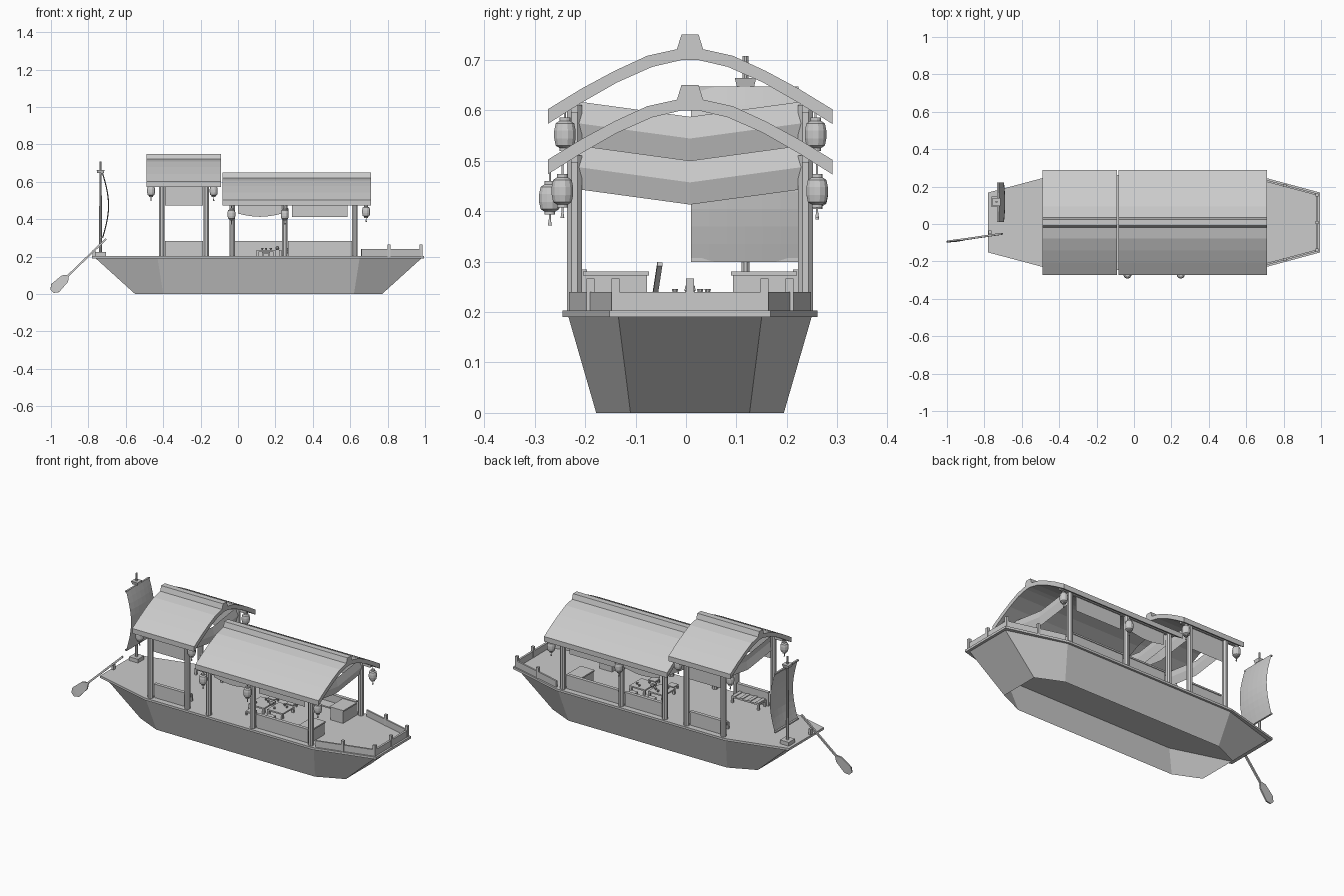
import bpy, math
from mathutils import Vector

cube = bpy.data.objects.get("Cube")
if cube:
    bpy.data.objects.remove(cube, do_unlink=True)

grey = bpy.data.materials.new("plain_grey")
grey.use_nodes = True
grey.diffuse_color = (0.6, 0.6, 0.6, 1)
grey.node_tree.nodes["Principled BSDF"].inputs["Base Color"].default_value = (0.6, 0.6, 0.6, 1)

C = 0.008  # centreline of the boat in y


def build(name, verts, faces):
    mesh = bpy.data.meshes.new(name)
    mesh.from_pydata([tuple(v) for v in verts], [], faces)
    mesh.materials.append(grey)
    mesh.update()
    ob = bpy.data.objects.new(name, mesh)
    bpy.context.collection.objects.link(ob)
    return ob


def loft(name, rings, caps=True, closed=True):
    """Skin a list of equal-length point rings."""
    n = len(rings[0])
    faces = []
    for k in range(len(rings) - 1):
        for i in range(n if closed else n - 1):
            j = (i + 1) % n
            faces.append((k * n + i, k * n + j, (k + 1) * n + j, (k + 1) * n + i))
    if caps:
        faces.append(tuple(reversed(range(n))))
        faces.append(tuple((len(rings) - 1) * n + i for i in range(n)))
    return build(name, [p for r in rings for p in r], faces)


def box(name, x0, x1, y0, y1, z0, z1):
    ring = [(x0, y0), (x1, y0), (x1, y1), (x0, y1)]
    return loft(name, [[(x, y, z) for x, y in ring] for z in (z0, z1)])


def rail(name, a, b, z0, z1, t=0.01):
    """Upright board between two plan points."""
    a, b = Vector(a), Vector(b)
    d = (b - a).normalized() * t / 2
    s = Vector((-d.y, d.x))
    ring = [a - s, b - s, b + s, a + s]
    return loft(name, [[(p.x, p.y, z) for p in ring] for z in (z0, z1)])


def lathe(name, x, y, profile, n=8):
    """Turned shape from (radius, height) pairs."""
    return loft(name, [[(x + r * math.cos((i + .5) * math.tau / n),
                         y + r * math.sin((i + .5) * math.tau / n), z)
                        for i in range(n)] for r, z in profile])


# Hull, open underneath, and deck plate
def outline(x0, xa, xb, x1, w_end, w_mid, z):
    right = [(x0, -w_end), (xa, -w_mid), (xb, -w_mid), (x1, -w_end)]
    pts = right + [(x, -y) for x, y in reversed(right)]
    return [(x, y + C, z) for x, y in pts]


loft("hull", [outline(-0.55, -0.40, 0.62, 0.77, 0.118, 0.186, 0),
              outline(-0.76, -0.43, 0.65, 0.98, 0.142, 0.241, 0.19)], caps=False)
loft("deck", [outline(-0.78, -0.43, 0.65, 0.995, 0.16, 0.253, z) for z in (0.19, 0.203)])

# Bow railing
box("bow_end_rail", 0.972, 0.984, C - 0.15, C + 0.15, 0.203, 0.24)
for y in (-0.148, 0, 0.148):
    box("bow_end_post", 0.97, 0.986, C + y - 0.008, C + y + 0.008, 0.203, 0.266)
for s in (-1, 1):
    rail("bow_side_rail", (0.66, C + s * 0.235), (0.978, C + s * 0.15), 0.203, 0.24)
    box("bow_side_post", 0.80, 0.816, C + s * 0.197 - 0.008, C + s * 0.197 + 0.008, 0.203, 0.266)


# Arched roofs with a flared ridge cap
def roof(name, x0, x1, dz):
    outer = [(0.282, 0.602), (0.215, 0.643), (0.15, 0.678), (0.085, 0.708),
             (0.026, 0.721), (0.017, 0.75)]
    inner = [(0.015, 0.70), (0.075, 0.686), (0.145, 0.655), (0.215, 0.615), (0.282, 0.573)]
    half = outer + inner
    prof = [(-y, z) for y, z in outer] + [(y, z) for y, z in reversed(outer)]
    prof += [(y, z) for y, z in reversed(inner)] + [(-y, z) for y, z in inner]
    # one quad strip keeps the concave ends clean
    top = [(-y, z) for y, z in outer] + [(y, z) for y, z in reversed(outer)]
    low = [(-y, z) for y, z in reversed(inner)]
    low = low + [low[-1], (inner[0][0], inner[0][1])] + [(y, z) for y, z in inner]
    n = len(top)
    verts = [(x, y + C, z + dz) for x in (x0, x1) for y, z in top + low]
    m = 2 * n
    faces = []
    for i in range(n - 1):
        a, b = i, i + 1
        faces.append((a, b, m + b, m + a))
        if low[i] != low[i + 1]:
            faces.append((n + b, n + a, m + n + a, m + n + b))
            ends = [a, n + a, n + b, b]
        else:
            ends = [a, n + a, b]
        faces.append(tuple(ends))
        faces.append(tuple(m + v for v in reversed(ends)))
    for i in (0, n - 1):
        faces.append((i, n + i, m + n + i, m + i))
    ob = build(name, verts, faces)
    ob.data.validate()
    return ob


roof("rear_roof", -0.488, -0.09, 0)
roof("main_roof", -0.082, 0.71, -0.1)

# Posts, roof beams, side boards and side cloths
for s in (-1, 1):
    y = C + s * 0.229
    for x, h in ((-0.407, 0.61), (-0.17, 0.61), (-0.032, 0.51), (0.25, 0.51), (0.625, 0.51)):
        lathe("roof_post", x, y, [(0.016, 0.203), (0.016, h)])
    box("rear_eave_beam", -0.47, -0.11, y - 0.007, y + 0.007, 0.596, 0.61)
    box("main_eave_beam", -0.06, 0.69, y - 0.007, y + 0.007, 0.496, 0.51)
    spans = [(-0.39, -0.186), (0.266, 0.61)] + ([(-0.016, 0.234)] if s > 0 else [])
    for a, b in spans:
        yi = C + s * 0.214
        box("side_board", a, b, yi - 0.006, yi + 0.006, 0.203, 0.275)
        box("side_board_cap", a, b, yi - 0.01, yi + 0.01, 0.275, 0.284)
    for a, b, top, bottom, sag in ((-0.39, -0.186, 0.6, 0.474, 0),
                                   (0.0, 0.235, 0.5, 0.43, 0.017), (0.29, 0.585, 0.5, 0.413, 0)):
        ring = []
        for k in range(9):
            t = k / 8
            ring.append((a + (b - a) * t, bottom - sag * math.sin(math.pi * t)))
        loft("side_cloth", [[(x, y, top) for x, z in ring], [(x, y, z) for x, z in ring]],
             caps=False, closed=False)

# Gable swags, sagging to the middle
for x, lift in ((-0.405, 0.087), (-0.17, 0.087), (-0.03, 0), (0.625, 0)):
    ys = [-0.22 + 0.055 * k for k in range(9)]
    rows = []
    for h, bulge in ((0.50, 0), (0.457, 0.012), (0.413, 0)):
        rows.append([(x + bulge, C + y, h + lift + 0.03 * abs(y) / 0.22) for y in ys])
    loft("gable_swag", rows, caps=False, closed=False)


# Hanging lanterns
def lantern(x, y, z):
    lathe("lantern", x, y, [(0.002, 0.052 + z), (0.002, 0.034 + z), (0.011, 0.034 + z),
                            (0.011, 0.027 + z), (0.019, 0.022 + z), (0.022, 0.008 + z),
                            (0.022, z - 0.008), (0.019, z - 0.022), (0.011, z - 0.027),
                            (0.011, z - 0.033), (0.002, z - 0.033), (0.002, z - 0.041),
                            (0.004, z - 0.054)], 12)


for x in (-0.465, -0.13):
    for y in (-0.24, 0.257):
        lantern(x, y, 0.552)
for x in (-0.035, 0.25):
    lantern(x, -0.27, 0.426)
lantern(0.25, 0.26, 0.437)
for y in (-0.245, 0.26):
    lantern(0.685, y, 0.44)

# Mast with its blocks and the bulging sail
MX, MY = -0.735, 0.118
lathe("mast", MX, MY, [(0.009, 0.2), (0.006, 0.708)])
box("mast_foot", MX - 0.028, MX + 0.028, MY - 0.028, MY + 0.028, 0.203, 0.225)
lathe("mast_cap", MX, MY, [(0.024, 0.646), (0.03, 0.664)], 4)
rows = []
for k in range(11):
    t = k / 10
    x = -0.727 + 0.032 * math.sin(math.pi * t)
    rows.append([(x + 0.006 * (1 - (2 * j / 6 - 1) ** 2), 0.01 + 0.213 * j / 6, 0.30 + 0.346 * t)
                 for j in range(7)])
loft("sail", rows, caps=False, closed=False)
for z in (0.303, 0.643):
    box("sail_spar", -0.733, -0.723, 0.01, 0.223, z - 0.004, z + 0.004)

# Steering oar with a flat blade
grip, tip = Vector((-0.705, -0.052, 0.295)), Vector((-0.995, -0.095, 0.015))
along = (tip - grip).normalized()
side = Vector((0, 1, 0)).cross(along).normalized()
thick = along.cross(side)
rings = []
for t, w, d in ((0, .005, .005), (.7, .005, .005), (.76, .024, .004), (.94, .03, .004), (1, .012, .003)):
    p = grip.lerp(tip, t)
    rings.append([p + side * w * a + thick * d * b for a, b in ((-1, -1), (1, -1), (1, 1), (-1, 1))])
loft("steering_oar", rings)
box("oar_rest", -0.777, -0.762, -0.054, -0.036, 0.2, 0.235)


# Furniture: chests, benches, tables, stools and cups
def table(name, x, y, lx, ly, h, leg=0.006):
    box(name + "_top", x - lx, x + lx, y - ly, y + ly, h - 0.008, h)
    for sx in (-1, 1):
        for sy in (-1, 1):
            px, py = x + sx * (lx - leg), y + sy * (ly - leg)
            box(name + "_leg", px - leg, px + leg, py - leg, py + leg, 0.203, h - 0.008)


for s in (-1, 1):
    y0, y1 = sorted((C + s * 0.085, C + s * 0.208))
    box("front_chest", 0.53, 0.61, y0, y1, 0.203, 0.272)
    box("front_chest_lid", 0.525, 0.615, y0 - 0.004, y1 + 0.004, 0.272, 0.28)
    table("side_bench", 0.40, C + s * 0.175, 0.11, 0.03, 0.24)
    table("rear_bench", -0.29, C + s * 0.17, 0.09, 0.035, 0.24)
    for k in range(4):
        x = -0.375 + 0.05 * k
        box("rear_bench_slat", x, x + 0.02, C + s * 0.17 - 0.035, C + s * 0.17 + 0.035, 0.24, 0.244)
for x in (0.15, 0.27):
    table("tea_table", x, C, 0.05, 0.055, 0.235)
    for dx, dy in ((-0.02, -0.03), (0.025, 0.02), (0.0, 0.035)):
        lathe("cup", x + dx, C + dy, [(0.004, 0.235), (0.007, 0.246)])
    for s in (-1, 1):
        table("stool", x, C + s * 0.1, 0.022, 0.022, 0.226, 0.004)
lathe("teapot", 0.21, C, [(0.006, 0.235), (0.012, 0.243), (0.01, 0.252), (0.003, 0.257)])
